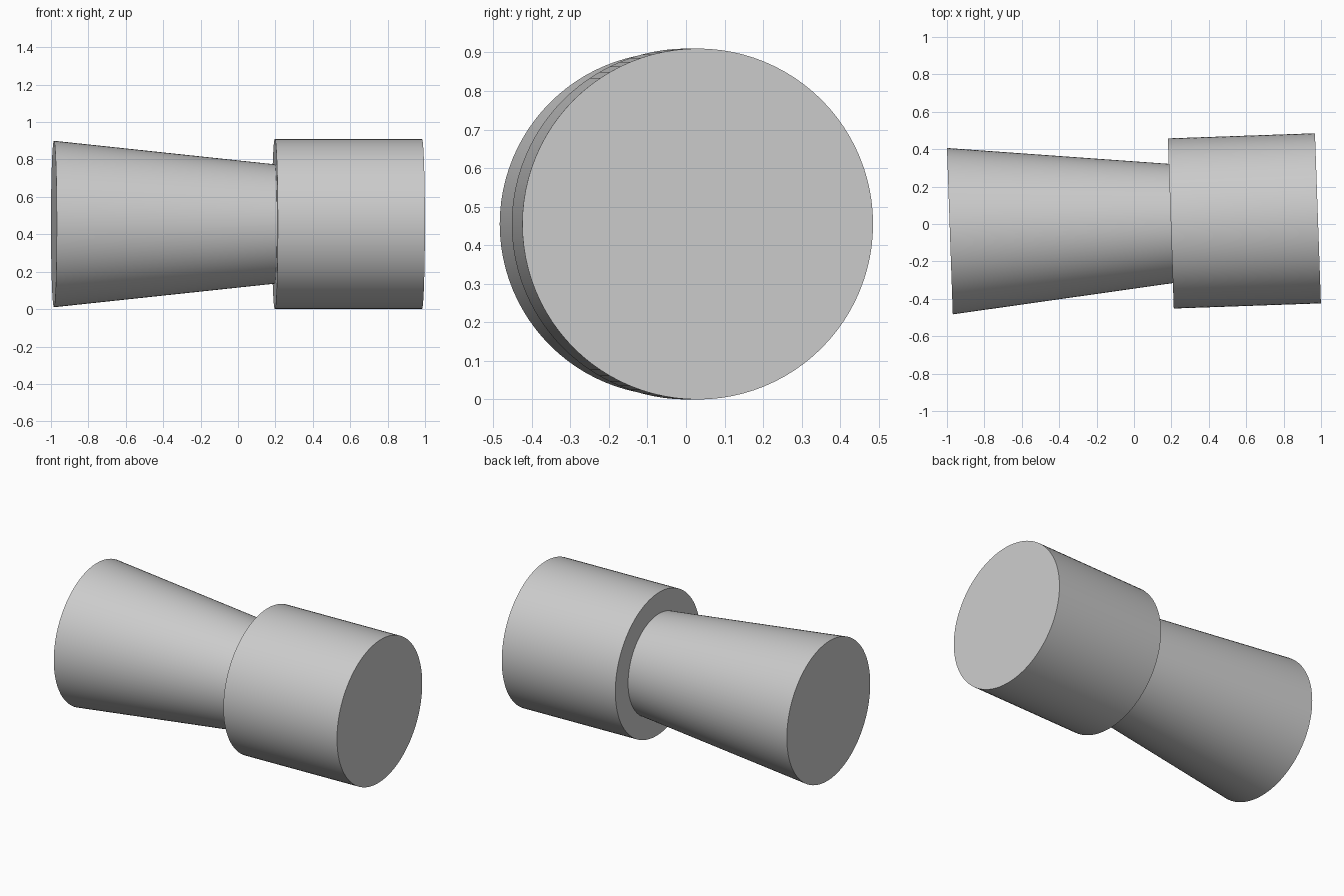
import bpy, math
from mathutils import Matrix

cube = bpy.data.objects.get("Cube")
if cube:
    bpy.data.objects.remove(cube, do_unlink=True)

grey = bpy.data.materials.new("light grey")
grey.use_nodes = True
colour = (0.6, 0.6, 0.6, 1)
grey.diffuse_color = colour
grey.node_tree.nodes["Principled BSDF"].inputs["Base Color"].default_value = colour

# Shared axis, slightly turned about the vertical
AXIS = (Matrix.Translation((0, -0.004, 0.455))
        @ Matrix.Rotation(math.radians(2), 4, "Z")
        @ Matrix.Rotation(math.radians(90), 4, "Y"))


def round_part(name, start, end, r_start, r_end):
    """Capped round section lying between two distances along the axis."""
    bpy.ops.mesh.primitive_cone_add(vertices=96, radius1=r_start, radius2=r_end,
                                    depth=end - start)
    part = bpy.context.object
    part.name = name
    part.matrix_world = AXIS @ Matrix.Translation((0, 0, (start + end) / 2))
    part.data.materials.append(grey)
    bpy.ops.object.shade_smooth_by_angle(angle=math.radians(30))
    return part


# Flared handle that narrows towards the head
round_part("tapered_handle", -0.985, 0.197, 0.445, 0.319)
# Wide straight head
round_part("cylinder_head", 0.197, 0.984, 0.455, 0.455)
